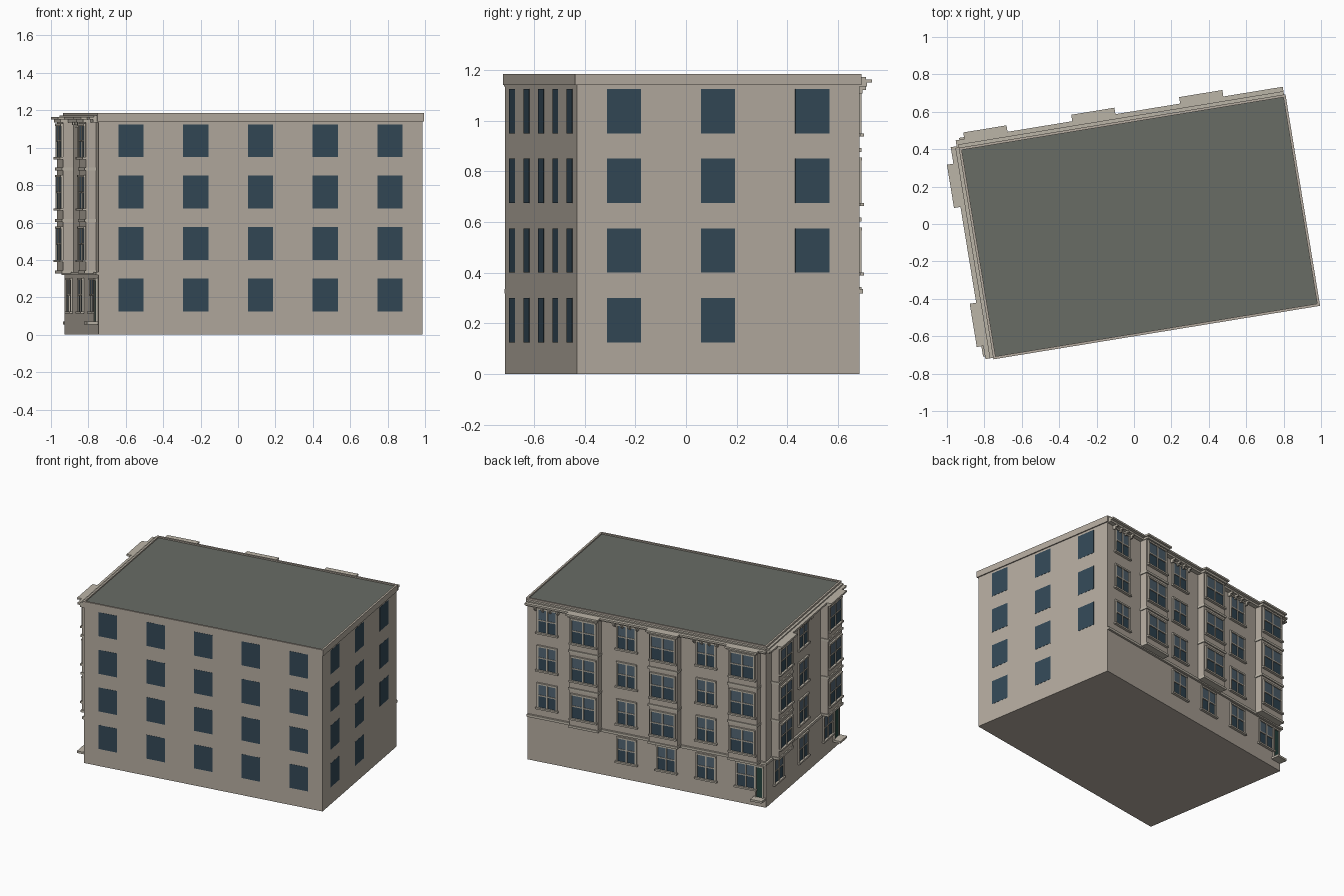
import bpy, bmesh, math
from mathutils import Matrix, Vector

if "Cube" in bpy.data.objects:
    bpy.data.objects.remove(bpy.data.objects["Cube"])

A, B = 0.877, 0.565            # half length / half depth of the block
L, W = 2 * A, 2 * B
PLACE = Matrix.Translation((0.029, -0.015, 0)) @ Matrix.Rotation(math.radians(9.3), 4, 'Z')

# facade frames: corner, running direction, outward normal
FACES = {
    'front': ((-A, -B), (1, 0), (0, -1)),
    'right': ((A, -B), (0, 1), (1, 0)),
    'back': ((-A, B), (1, 0), (0, 1)),
    'left': ((-A, B), (0, -1), (-1, 0)),
}
COLORS = {
    'stone': (0.46, 0.41, 0.35, 1), 'trim': (0.50, 0.46, 0.39, 1),
    'glass': (0.033, 0.065, 0.093, 1), 'glass_light': (0.085, 0.13, 0.17, 1),
    'door': (0.02, 0.06, 0.05, 1), 'roof': (0.14, 0.15, 0.13, 1),
}
MATS = {}
for n, c in COLORS.items():
    MATS[n] = bpy.data.materials.new(n)
    MATS[n].diffuse_color = c
PARTS = {}


def box(part, mat, face, s, z, d):
    """Box on a facade: s along it, z up, d outward."""
    o, t, n = (Vector(v) for v in FACES[face])
    p = o + t * s[0] + n * d[0]
    q = o + t * s[1] + n * d[1]
    bm = PARTS.setdefault((part, mat), bmesh.new())
    size = (abs(q.x - p.x), abs(q.y - p.y), z[1] - z[0])
    mid = ((p.x + q.x) / 2, (p.y + q.y) / 2, (z[0] + z[1]) / 2)
    bmesh.ops.create_cube(bm, size=1, matrix=Matrix.Translation(mid) @ Matrix.Diagonal((*size, 1)))


def window(face, c, z0, w, d=0.0, h=0.175):
    """Two-over-two sash window with surround, sill and hood."""
    a, b, z1, m, f = c - w / 2, c + w / 2, z0 + h, z0 + h / 2, 0.012
    box('lower_sash_glass', 'glass', face, (a, b), (z0, m), (d, d + 0.003))
    box('upper_sash_glass', 'glass_light', face, (a, b), (m, z1), (d, d + 0.005))
    for s in ((a - f, a), (b, b + f), (c - 0.005, c + 0.005)):
        box('window_frames', 'trim', face, s, (z0, z1), (d, d + 0.010))
    box('window_frames', 'trim', face, (a, b), (m - 0.004, m + 0.004), (d, d + 0.009))
    box('window_frames', 'trim', face, (a - f, b + f), (z1 - 0.008, z1 + 0.004), (d, d + 0.012))
    box('window_sills', 'trim', face, (a - 0.02, b + 0.02), (z0 - 0.012, z0), (d, d + 0.018))


def bay(face, c):
    """Projecting bay over three floors with belts and a stepped cap."""
    w, d = 0.105, 0.055
    box('bays', 'stone', face, (c - w, c + w), (0.34, 1.145), (0, d))
    for z in (0.335, 0.61, 0.885):
        box('bay_belts', 'trim', face, (c - w - 0.006, c + w + 0.006), (z - 0.008, z + 0.008), (0, d + 0.008))
    box('bay_caps', 'trim', face, (c - w - 0.004, c + w + 0.004), (1.135, 1.150), (0, d + 0.016))
    box('bay_caps', 'trim', face, (c - w - 0.012, c + w + 0.012), (1.150, 1.163), (0, d + 0.030))
    for z in FLOORS[1:]:
        window(face, c, z, 0.165, d)


def door(face, s0, s1):
    """Green door with frame and projecting step."""
    box('doors', 'door', face, (s0, s1), (0.07, 0.29), (0, 0.006))
    for s in ((s0 - 0.008, s0), (s1, s1 + 0.008)):
        box('door_frames', 'trim', face, s, (0.07, 0.30), (0, 0.012))
    box('door_frames', 'trim', face, (s0 - 0.008, s1 + 0.008), (0.29, 0.302), (0, 0.014))
    box('door_steps', 'trim', face, (s0 - 0.02, s1 + 0.02), (0.055, 0.07), (0, 0.06))


FLOORS = (0.125, 0.40, 0.675, 0.95)

# main block and sunken roof
box('main_block', 'stone', 'front', (0, L), (0, 1.14), (-W, 0))
box('roof', 'roof', 'front', (0.004, L - 0.004), (1.14, 1.176), (-W + 0.004, -0.004))

# parapet rim on all sides
for face, length in (('front', L), ('back', L), ('left', W), ('right', W)):
    box('parapet', 'stone', face, (-0.008, length + 0.008), (1.14, 1.185), (-0.006, 0.008))

# plain windows on the front and right walls
for face, length, n in (('front', L, 5), ('right', W, 3)):
    for i in range(n):
        for k, z in enumerate(FLOORS):
            if face == 'right' and i == 2 and k == 0:
                continue
            c = (i + 0.5) * length / n
            box('plain_windows', 'glass', face, (c - 0.068, c + 0.068), (z, z + 0.175), (-0.01, 0.001))

# decorated street walls: alternating bays and flat window columns
for face, length, n in (('back', L, 6), ('left', W, 3)):
    step = length / n
    box('cornice', 'trim', face, (-0.012, length), (1.135, 1.150), (0, 0.030))
    box('cornice', 'trim', face, (-0.018, length), (1.150, 1.163), (0, 0.050))
    box('cornice', 'trim', face, (-0.010, length), (1.163, 1.172), (0, 0.026))
    box('belt_course', 'trim', face, (-0.012, length), (0.318, 0.336), (0, 0.014))
    for i in range(n):
        c = (i + 0.5) * step
        if face == 'left' or i < 4:
            window(face, c, FLOORS[0], 0.125)
        if i % 2 == 0:
            bay(face, c)
            continue
        for z in FLOORS[1:]:
            window(face, c, z, 0.125)
        for j in range(4):
            s = c + (j - 1.5) * 0.055
            box('cornice_brackets', 'trim', face, (s - 0.006, s + 0.006), (1.108, 1.137), (0, 0.022))
            box('cornice_brackets', 'trim', face, (s - 0.006, s + 0.006), (1.122, 1.137), (0.022, 0.036))

# entrances beside the corner windows
door('back', 0.022, 0.068)
door('left', 1.035, 1.095)

# turn the collected parts into objects
for (part, mat), bm in PARTS.items():
    me = bpy.data.meshes.new(part)
    bm.to_mesh(me)
    bm.free()
    me.materials.append(MATS[mat])
    ob = bpy.data.objects.new(part, me)
    ob.matrix_world = PLACE
    bpy.context.collection.objects.link(ob)

for m in bpy.data.materials:
    if m.users and not m.is_grease_pencil:
        m.use_nodes = True
        m.node_tree.nodes["Principled BSDF"].inputs["Base Color"].default_value = m.diffuse_color
